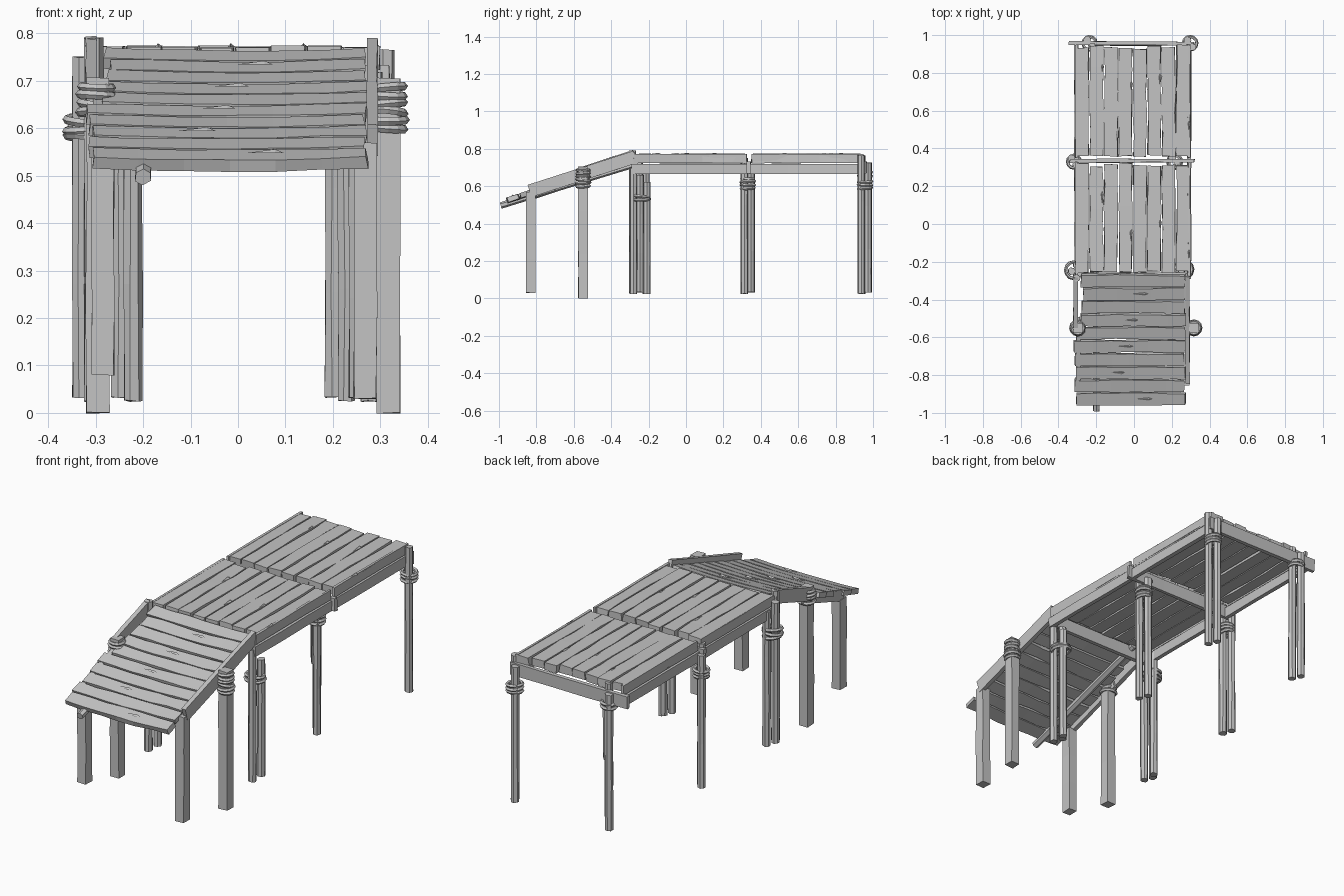
import bpy, bmesh, math, random
from mathutils import Vector, Matrix

rng = random.Random(7)
cube = bpy.data.objects.get("Cube")
if cube:
    bpy.data.objects.remove(cube, do_unlink=True)

wood = bpy.data.materials.new("weathered grey wood")
wood.use_nodes = True
GREY = (0.55, 0.55, 0.55, 1)
wood.diffuse_color = GREY
bsdf = wood.node_tree.nodes["Principled BSDF"]
bsdf.inputs["Base Color"].default_value = GREY
bsdf.inputs["Roughness"].default_value = 0.9


def finish(name, bm):
    bmesh.ops.recalc_face_normals(bm, faces=bm.faces)
    mesh = bpy.data.meshes.new(name)
    bm.to_mesh(mesh)
    bm.free()
    mesh.materials.append(wood)
    obj = bpy.data.objects.new(name, mesh)
    bpy.context.collection.objects.link(obj)
    return obj


def timber(name, start, end, width, depth, sides=4, cuts=3, rough=0.0, sag=0.0, up=(0, 0, 1)):
    """Rough-hewn timber: a prism between two points with uneven sections."""
    a, b = Vector(start), Vector(end)
    along = (b - a).normalized()
    side = along.cross(Vector(up)).normalized()
    top = side.cross(along)
    bm = bmesh.new()
    rings = []
    for i in range(cuts + 1):
        t = i / cuts
        centre = a.lerp(b, t) - top * sag * math.sin(math.pi * t)
        ring = []
        for k in range(sides):
            ang = math.tau * (k + 0.5) / sides
            r = 1 / math.cos(math.pi / sides)
            u = math.cos(ang) * r * width / 2 + rng.uniform(-rough, rough)
            v = math.sin(ang) * r * depth / 2 + rng.uniform(-rough, rough) * 0.2
            skew = along * rng.uniform(-rough, rough) if i in (0, cuts) else Vector()
            ring.append(bm.verts.new(centre + side * u + top * v + skew))
        rings.append(ring)
    for lower, upper in zip(rings, rings[1:]):
        for k in range(sides):
            n = (k + 1) % sides
            bm.faces.new((lower[k], lower[n], upper[n], upper[k]))
    bm.faces.new(rings[0])
    bm.faces.new(rings[-1])
    return finish(name, bm)


def rope(name, x, y, z, radius, turns, thick=0.009):
    """Stack of slightly tilted low-poly rope rings."""
    bm = bmesh.new()
    major, minor = 12, 5
    for turn in range(turns):
        tilt = Matrix.Rotation(rng.uniform(-0.12, 0.12), 3, "X") @ Matrix.Rotation(rng.uniform(-0.12, 0.12), 3, "Y")
        r = radius * rng.uniform(0.92, 1.08)
        origin = Vector((x, y, z + turn * thick * 1.9))
        grid = []
        for i in range(major):
            p = math.tau * i / major
            ring = []
            for j in range(minor):
                q = math.tau * j / minor
                d = r + thick * math.cos(q)
                local = Vector((d * math.cos(p), d * math.sin(p), thick * math.sin(q)))
                ring.append(bm.verts.new(origin + tilt @ local))
            grid.append(ring)
        for i in range(major):
            for j in range(minor):
                m, n = (i + 1) % major, (j + 1) % minor
                bm.faces.new((grid[i][j], grid[m][j], grid[m][n], grid[i][n]))
    finish(name, bm)


def splinter(name, x, y, z, direction, length):
    """Thin pointed chip lying on a plank."""
    d = Vector(direction).normalized()
    s = d.cross(Vector((0, 0, 1)))
    c = Vector((x, y, z))
    bm = bmesh.new()
    base = [bm.verts.new(c + p) for p in (-d * length, s * 0.01, d * length * 0.3, -s * 0.006)]
    peak = bm.verts.new(c + Vector((0, 0, 0.008)))
    for k in range(4):
        bm.faces.new((base[k], base[(k + 1) % 4], peak))
    bm.faces.new(base)
    finish(name, bm)


# Two flat deck sections, planks running front to back
for label, front, back in (("middle", -0.26, 0.325), ("rear", 0.355, 0.95)):
    for i in range(8):
        x = -0.275 + i * 0.0765
        y0, y1 = front + rng.uniform(0, 0.012), back - rng.uniform(0, 0.025)
        lift = rng.uniform(-0.003, 0.002)
        timber(f"{label}_deck_plank_{i}", (x, y0, 0.752 + lift), (x, y1, 0.752 + lift),
               0.070, 0.040, cuts=5, rough=0.004)
        if i % 2:
            splinter(f"{label}_deck_splinter_{i}", x + 0.03, rng.uniform(y0 + 0.1, y1 - 0.1),
                     0.771, (0, 1, 0), 0.05)


# Sloping ramp, planks running side to side
def ramp_z(y):
    return 0.768 + (y + 0.28) * 0.335


SLOPE_UP = (0, -0.335, 1)
for i in range(10):
    y = -0.30 - i * 0.0695
    left = -0.275 if i < 5 else -0.315
    z = ramp_z(y) - 0.015
    timber(f"ramp_plank_{i}", (left + rng.uniform(-0.01, 0.01), y, z),
           (0.272 + rng.uniform(-0.008, 0.006), y, z), 0.065, 0.026,
           cuts=6, rough=0.004, sag=0.006, up=SLOPE_UP)
    if i % 2:
        splinter(f"ramp_splinter_{i}", rng.uniform(-0.1, 0.15), y, z + 0.011, (1, 0, 0.0), 0.06)

# Ramp side beams and the stringer beneath
timber("ramp_left_beam", (0.283, -0.835, 0.575), (0.283, -0.27, 0.757), 0.022, 0.068, rough=0.002)
timber("ramp_right_beam", (-0.31, -0.56, 0.668), (-0.31, -0.275, 0.762), 0.022, 0.066, rough=0.002)
timber("ramp_right_lower_beam", (-0.295, -0.84, 0.548), (-0.295, -0.5, 0.662), 0.022, 0.05, rough=0.002)
timber("ramp_stringer", (-0.2, -0.99, 0.497), (-0.2, -0.24, 0.728), 0.032, 0.03, sides=6, rough=0.002)

# Deck side beams and cross beams
for label, x in (("left", 0.292), ("right", -0.305)):
    for part, y0, y1 in (("middle", -0.29, 0.325), ("rear", 0.34, 0.95)):
        timber(f"{label}_{part}_side_beam", (x, y0, 0.692), (x, y1, 0.692), 0.022, 0.052, rough=0.002)
        timber(f"{label}_{part}_rim_board", (x, y0 + 0.01, 0.748), (x, y1, 0.748), 0.012, 0.05, rough=0.002)
for label, y, x0, x1 in (("front", -0.268, -0.32, 0.29), ("middle", 0.335, -0.34, 0.32),
                         ("rear", 0.956, -0.345, 0.32)):
    timber(f"{label}_cross_beam", (x0, y, 0.70), (x1, y, 0.70), 0.02, 0.065, rough=0.003)

# Square posts carrying the ramp
for label, x, y, low, high in (("front_left", 0.268, -0.83, 0.03, 0.57),
                               ("front_right", -0.285, -0.83, 0.08, 0.54),
                               ("rear_left", 0.317, -0.55, 0, 0.705),
                               ("rear_right", -0.296, -0.55, 0, 0.705)):
    timber(f"ramp_post_{label}", (x, y, low), (x, y, high), 0.048, 0.052, rough=0.002, up=(0, 1, 0))

# Bundles of thin poles carrying the deck
bundles = (("front_left", 0.265, -0.245, 3, 0.70), ("front_right", -0.318, -0.25, 3, 0.79),
           ("middle_left", 0.215, 0.33, 2, 0.735), ("middle_right", -0.318, 0.33, 2, 0.75),
           ("rear_left", 0.297, 0.955, 2, 0.765), ("rear_right", -0.235, 0.958, 2, 0.765))
for label, x, y, count, high in bundles:
    for k in range(count):
        dy = (k - (count - 1) / 2) * 0.036
        dx = 0.013 * (-1) ** k
        timber(f"deck_pole_{label}_{k}", (x + dx, y + dy, 0.025 + 0.008 * (k % 2)),
               (x + dx, y + dy, high - 0.04 * k), 0.036, 0.036,
               sides=7, rough=0.002, up=(0, 1, 0))

# Rope lashings
for label, x, y, z, radius, turns in (
        ("ramp_left", 0.317, -0.55, 0.60, 0.034, 6), ("ramp_right", -0.298, -0.55, 0.635, 0.034, 4),
        ("front_left", 0.265, -0.24, 0.53, 0.044, 2), ("front_right", -0.318, -0.245, 0.58, 0.042, 3),
        ("middle_left", 0.215, 0.33, 0.59, 0.034, 4), ("middle_right", -0.318, 0.33, 0.59, 0.034, 3),
        ("rear_left", 0.297, 0.957, 0.59, 0.034, 3), ("rear_right", -0.235, 0.957, 0.655, 0.034, 2)):
    rope(f"rope_{label}", x, y, z, radius, turns)
